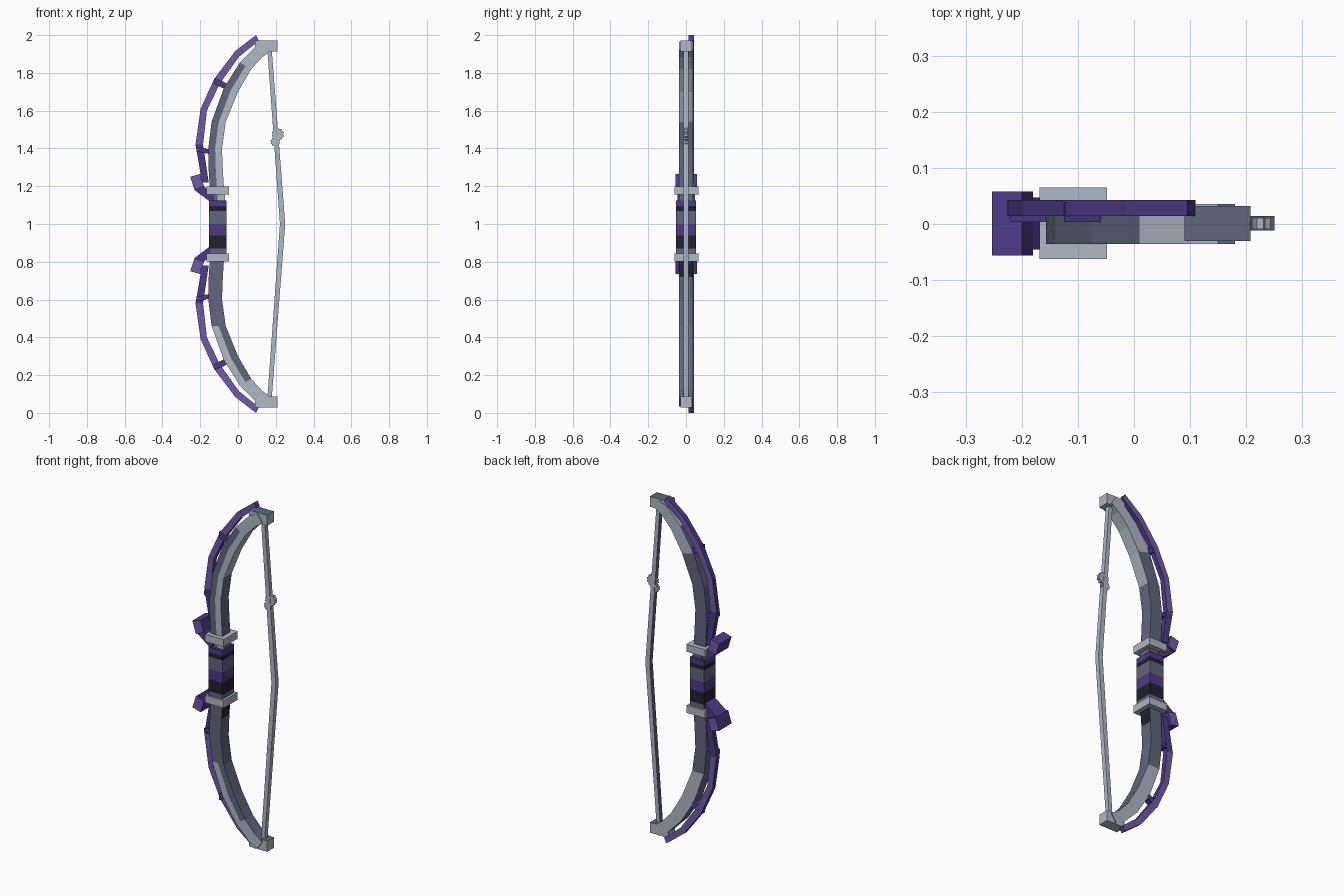
import bpy, bmesh, math
from mathutils import Vector

if "Cube" in bpy.data.objects:
    bpy.data.objects.remove(bpy.data.objects["Cube"], do_unlink=True)

COLOURS = {
    "silver": (0.43, 0.48, 0.56),
    "slate": (0.115, 0.135, 0.205),
    "purple": (0.165, 0.10, 0.40),
    "dark_purple": (0.075, 0.043, 0.24),
    "black": (0.015, 0.015, 0.026),
}
NAMES = list(COLOURS)
MATS = []
for name, rgb in COLOURS.items():
    m = bpy.data.materials.new(name)
    m.use_nodes = True
    m.diffuse_color = (*rgb, 1)
    m.node_tree.nodes["Principled BSDF"].inputs["Base Color"].default_value = (*rgb, 1)
    MATS.append(m)


def finish(name, bm, rule):
    """Turn a bmesh into an object, colouring each face by a rule(normal, centre)."""
    bmesh.ops.recalc_face_normals(bm, faces=bm.faces)
    for f in bm.faces:
        f.material_index = NAMES.index(rule(f.normal, f.calc_center_median()))
    me = bpy.data.meshes.new(name)
    bm.to_mesh(me)
    bm.free()
    for m in MATS:
        me.materials.append(m)
    ob = bpy.data.objects.new(name, me)
    bpy.context.collection.objects.link(ob)
    return ob


def plain(colour):
    return lambda n, c: colour


def flip(pts, side):
    """Mirror profile points about the grip for the lower half."""
    return [(x, 1 + side * (z - 1)) for x, z in pts]


def ribbon(name, outer, inner, y0, y1, rule, columns=1):
    """Flat bar between two profile edges, split into columns across its width."""
    bm = bmesh.new()
    rings = []
    for a, b in zip(outer, inner):
        row = [Vector(a).lerp(Vector(b), i / columns) for i in range(columns + 1)]
        loop = [(p.x, y0, p.y) for p in row] + [(p.x, y1, p.y) for p in reversed(row)]
        rings.append([bm.verts.new(v) for v in loop])
    n = len(rings[0])
    for r, s in zip(rings, rings[1:]):
        for i in range(n):
            bm.faces.new((r[i], r[(i + 1) % n], s[(i + 1) % n], s[i]))
    bm.faces.new(rings[0])
    bm.faces.new(rings[-1])
    return finish(name, bm, rule)


def slab(name, pts, y0, y1, rule):
    """Extruded polygon profile."""
    bm = bmesh.new()
    a = [bm.verts.new((x, y0, z)) for x, z in pts]
    b = [bm.verts.new((x, y1, z)) for x, z in pts]
    bm.faces.new(a)
    bm.faces.new(b)
    for i in range(len(a)):
        j = (i + 1) % len(a)
        bm.faces.new((a[i], a[j], b[j], b[i]))
    return finish(name, bm, rule)


def box(name, x0, x1, y0, y1, z0, z1, rule):
    return slab(name, [(x0, z0), (x1, z0), (x1, z1), (x0, z1)], y0, y1, rule)


def upper_limb_rule(n, c):
    if n.x < -0.6:
        return "slate" if c.z < 1.8 else "silver"
    if n.x > 0.6:
        return "silver" if c.z > 1.6 else "slate"
    if n.y > 0.5:
        return "silver" if c.z > 1.66 else "slate"
    return "silver" if c.x > mid_x(c.z) or c.z > 1.84 else "slate"


def lower_limb_rule(n, c):
    if abs(n.y) < 0.5:
        return "black" if n.x > 0.6 and c.z > 0.72 else "slate"
    if n.y > 0.5:
        return "silver" if c.z < 0.4 else "slate"
    if c.z < 0.2:
        return "silver"
    return "silver" if c.x < mid_x(2 - c.z) and c.z < 0.5 else "slate"


def mid_x(z):
    """Centre line of the limb at a height in the upper half."""
    for (a, b), (c, d) in zip(zip(OUTER, INNER), zip(OUTER[1:], INNER[1:])):
        za, zc = (a[1] + b[1]) / 2, (c[1] + d[1]) / 2
        if z <= zc:
            t = (z - za) / (zc - za)
            return ((a[0] + b[0]) * (1 - t) + (c[0] + d[0]) * t) / 2
    return 0.16


def strip_rule(n, c):
    return "purple" if abs(n.y) > 0.5 and abs(c.z - 1) > 0.42 else "dark_purple"


def wing_rule(n, c):
    return "purple" if abs(n.y) > 0.5 else "dark_purple"


def tip_rule(n, c):
    return "slate" if n.z > 0.5 else "silver"


def string_rule(n, c):
    return "slate" if n.x < -0.5 else "silver"


# Edge profiles for the upper half; the lower half mirrors them
OUTER = [(-0.145, 1.1), (-0.15, 1.2), (-0.155, 1.28), (-0.157, 1.4), (-0.14, 1.54),
         (-0.075, 1.72), (0.01, 1.855), (0.10, 1.945), (0.15, 1.965)]
INNER = [(-0.065, 1.1), (-0.075, 1.2), (-0.08, 1.28), (-0.085, 1.4), (-0.065, 1.54),
         (-0.0, 1.70), (0.07, 1.82), (0.13, 1.885), (0.18, 1.92)]
STRIP_OUT = [(-0.19, 1.22), (-0.225, 1.42), (-0.198, 1.61), (-0.125, 1.77),
             (-0.015, 1.915), (0.095, 2.0)]
STRIP_IN = [(-0.155, 1.22), (-0.185, 1.42), (-0.165, 1.60), (-0.095, 1.745),
            (0.005, 1.885), (0.11, 1.97)]
WING_HEAD = [(-0.253, 1.25), (-0.20, 1.265), (-0.18, 1.2), (-0.23, 1.18)]
WING_ARM = [(-0.23, 1.18), (-0.18, 1.2), (-0.13, 1.145), (-0.13, 1.105)]
BRACES = [[(-0.125, 1.775), (-0.06, 1.745), (-0.07, 1.715), (-0.125, 1.74)],
          [(-0.22, 1.41), (-0.15, 1.395), (-0.15, 1.37), (-0.22, 1.385)]]

for side, tag in ((1, "upper"), (-1, "lower")):
    ribbon(tag + "_limb", flip(OUTER, side), flip(INNER, side), -0.036, 0.036,
           upper_limb_rule if side > 0 else lower_limb_rule, columns=2)
    ribbon(tag + "_outer_strip", flip(STRIP_OUT, side), flip(STRIP_IN, side),
           0.014, 0.043, strip_rule)
    for i, pts in enumerate(BRACES):
        slab(f"{tag}_brace_{i + 1}", flip(pts, side), 0.004, 0.038, plain("dark_purple"))
    slab(tag + "_wing_head", flip(WING_HEAD, side), -0.056, 0.058, wing_rule)
    slab(tag + "_wing_arm", flip(WING_ARM, side), -0.045, 0.047, plain("dark_purple"))
    z0, z1 = sorted(1 + side * d for d in (0.155, 0.198))
    box(tag + "_collar", -0.168, -0.048, -0.062, 0.065, z0, z1, plain("silver"))
    z0, z1 = sorted(1 + side * d for d in (0.912, 0.972))
    box(tag + "_tip_block", 0.09, 0.208, -0.03, 0.032, z0, z1, tip_rule)
    # Bowstring half
    ribbon(tag + "_string", flip([(0.222, 1.0), (0.155, 1.93)], side),
           flip([(0.25, 1.0), (0.178, 1.93)], side), -0.012, 0.014, string_rule)

# Wrapped grip built as stacked bands
BANDS = [(0.84, 0.87, "slate"), (0.87, 0.94, "black"), (0.94, 1.0, "dark_purple"),
         (1.0, 1.07, "slate"), (1.07, 1.095, "black"), (1.095, 1.125, "dark_purple")]
for i, (z0, z1, colour) in enumerate(BANDS):
    box(f"grip_band_{i + 1}", -0.153, -0.062, -0.053, 0.053, z0, z1, plain(colour))

# Small toothed nocking beads on the string
for i, (cx, cz, r) in enumerate([(0.211, 1.475, 0.034), (0.197, 1.435, 0.026)]):
    teeth = []
    for k in range(20):
        a = math.tau * k / 20
        rad = r * (1 if k % 2 else 0.82)
        teeth.append((cx + rad * math.cos(a), cz + rad * math.sin(a)))
    slab(f"nock_bead_{i + 1}", teeth, -0.009, 0.011, plain("silver"))
